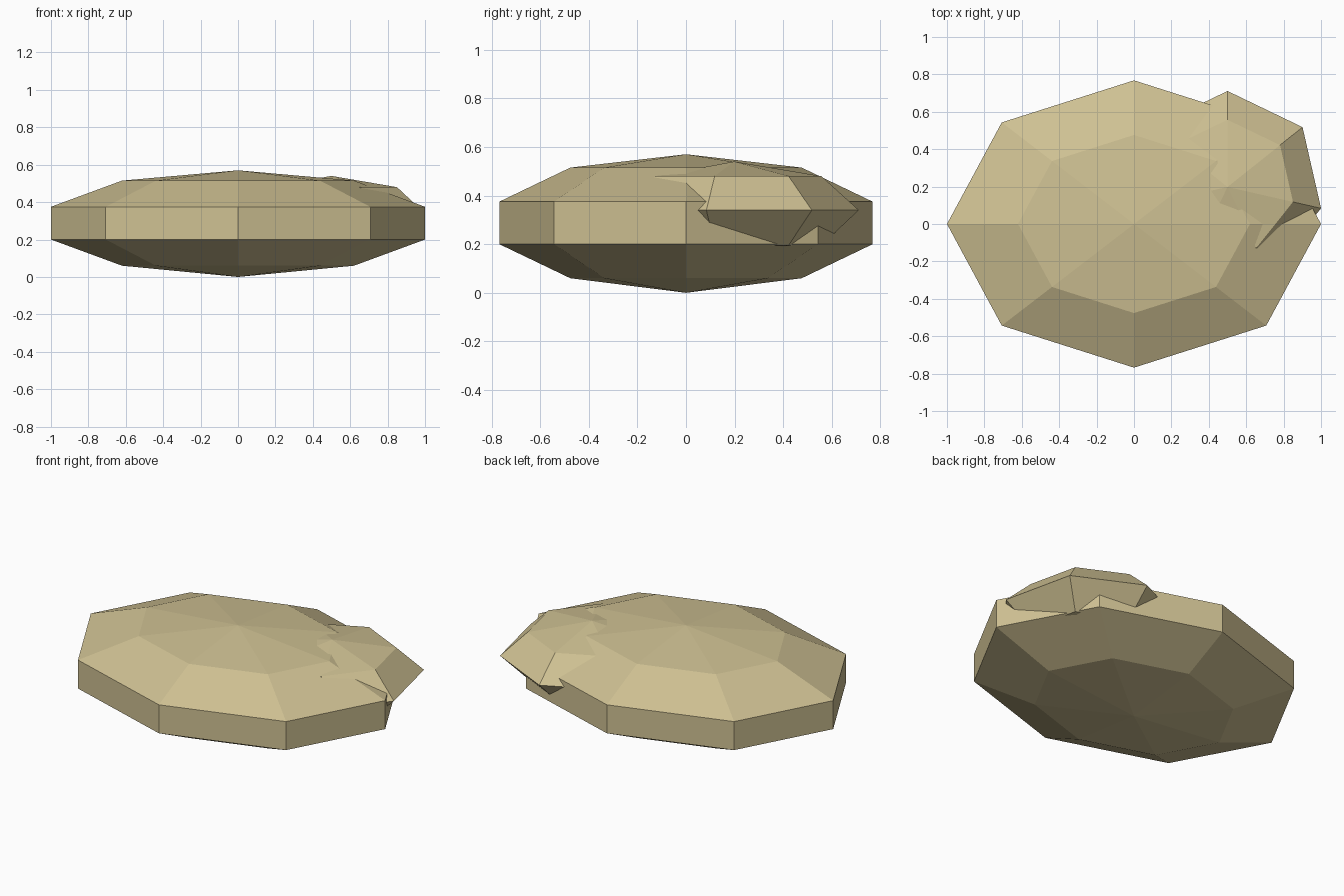
import bpy, bmesh
from math import sin, cos, pi, radians

cube = bpy.data.objects.get("Cube")
if cube:
    bpy.data.objects.remove(cube, do_unlink=True)

COLOUR = (0.62, 0.53, 0.29, 1)
tan = bpy.data.materials.new("sandy_tan")
tan.use_nodes = True
tan.diffuse_color = COLOUR
tan.node_tree.nodes["Principled BSDF"].inputs["Base Color"].default_value = COLOUR


def faceted_stone(name, sides, start, radius, squash, rings, bottom, top, centre):
    """Closed faceted pebble: stacked (scale, z) rings with fans to a bottom and top point."""
    bm = bmesh.new()
    angles = [radians(start) + 2 * pi * i / sides for i in range(sides)]
    loops = [[bm.verts.new((radius * s * cos(a), radius * s * squash * sin(a), z))
              for a in angles] for s, z in rings]
    low, high = bm.verts.new((0, 0, bottom)), bm.verts.new((0, 0, top))
    for i in range(sides):
        j = (i + 1) % sides
        bm.faces.new((low, loops[0][j], loops[0][i]))
        bm.faces.new((high, loops[-1][i], loops[-1][j]))
        for a, b in zip(loops, loops[1:]):
            bm.faces.new((a[i], a[j], b[j], b[i]))
    mesh = bpy.data.meshes.new(name)
    bm.to_mesh(mesh)
    bm.free()
    mesh.materials.append(tan)
    stone = bpy.data.objects.new(name, mesh)
    stone.location = centre
    bpy.context.collection.objects.link(stone)


# Large flat stone with an upright rim
faceted_stone("large_stone", 8, 0, 1.0, 0.768,
              [(0.62, 0.06), (1, 0.2), (1, 0.375), (0.62, 0.515)], 0, 0.57, (0, 0, 0))

# Small seven-sided stone embedded in the back left of the large one
faceted_stone("small_stone", 7, 90, 0.513, 1.0,
              [(0.7, 0.195), (1, 0.34), (0.7, 0.48)], 0.14, 0.54, (0.5, 0.198, 0))
